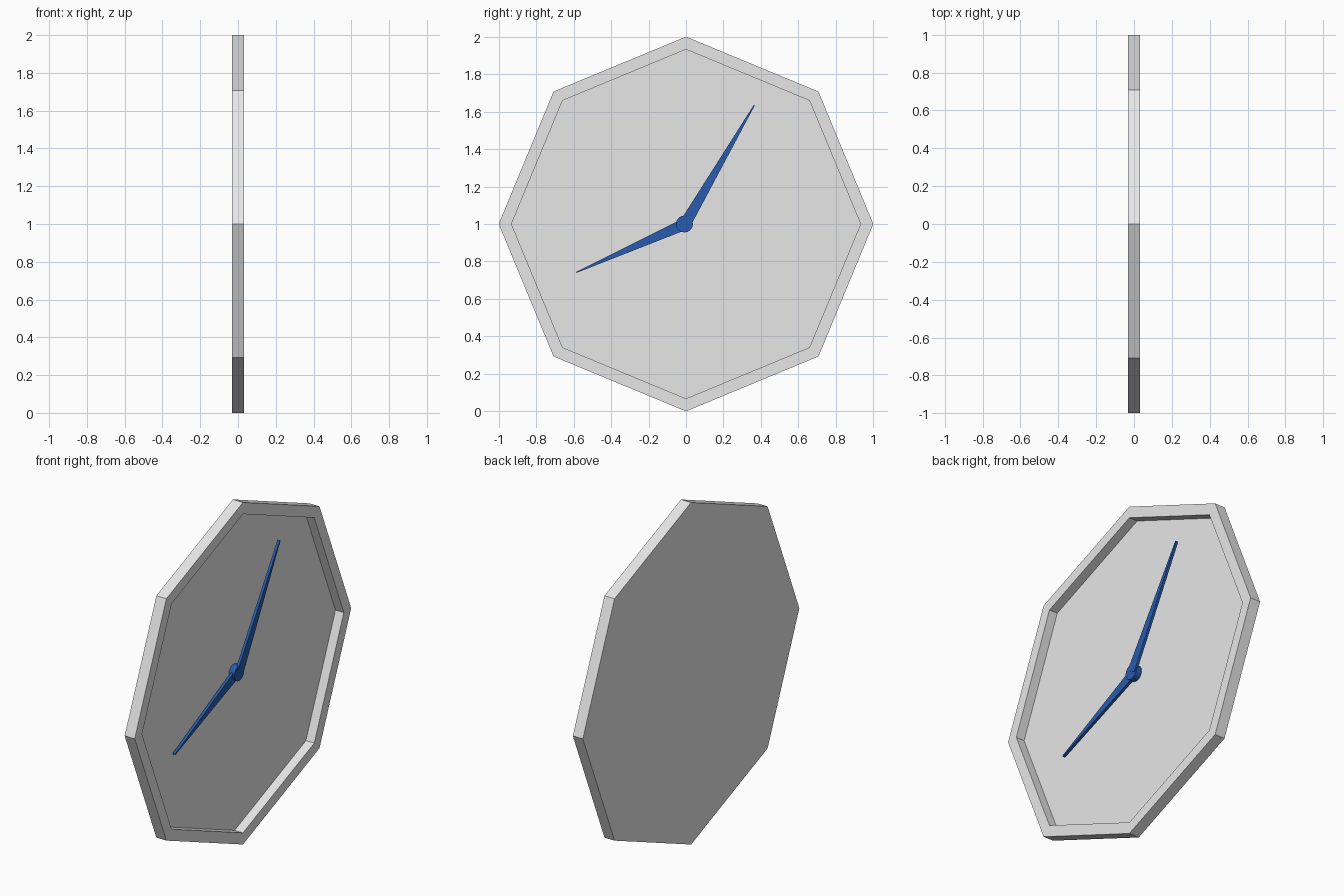
import bpy, bmesh, math

if "Cube" in bpy.data.objects:
    bpy.data.objects.remove(bpy.data.objects["Cube"])

def material(name, rgb):
    m = bpy.data.materials.new(name)
    m.diffuse_color = (*rgb, 1)
    m.use_nodes = True
    m.node_tree.nodes["Principled BSDF"].inputs["Base Color"].default_value = m.diffuse_color
    return m

pale = material("pale grey", (0.8, 0.8, 0.8))
blue = material("blue", (0.021, 0.107, 0.42))
CZ = 1.0  # height of the dial centre

def finish(name, bm, mat):
    bmesh.ops.recalc_face_normals(bm, faces=bm.faces)
    me = bpy.data.meshes.new(name)
    bm.to_mesh(me)
    bm.free()
    me.materials.append(mat)
    ob = bpy.data.objects.new(name, me)
    bpy.context.collection.objects.link(ob)
    return ob

def ring(bm, n, r, x, cy=0.0):
    return [bm.verts.new((x, cy + r * math.sin(2 * math.pi * i / n),
                          CZ + r * math.cos(2 * math.pi * i / n))) for i in range(n)]

def lathe(name, n, profile, mat, cy=0.0):
    """Stack of n-sided rings (radius, x), capped at both ends."""
    bm = bmesh.new()
    rings = [ring(bm, n, r, x, cy) for r, x in profile]
    for a, b in zip(rings, rings[1:]):
        for i in range(n):
            j = (i + 1) % n
            bm.faces.new((a[i], a[j], b[j], b[i]))
    bm.faces.new(rings[0])
    bm.faces.new(rings[-1])
    return finish(name, bm, mat)

def hand(name, tip, width, x0, x1, cy=-0.005):
    """Flat tapered pointer from the hub to the tip (y, z)."""
    dy, dz = tip[0] - cy, tip[1] - CZ
    length = math.hypot(dy, dz)
    ny, nz = -dz / length, dy / length
    pts = [(cy + ny * width / 2, CZ + nz * width / 2),
           (cy - ny * width / 2, CZ - nz * width / 2),
           (tip[0] - ny * 0.003, tip[1] - nz * 0.003),
           (tip[0] + ny * 0.003, tip[1] + nz * 0.003)]
    bm = bmesh.new()
    f = bm.faces.new([bm.verts.new((x0, y, z)) for y, z in pts])
    ext = bmesh.ops.extrude_face_region(bm, geom=[f])["geom"]
    bmesh.ops.translate(bm, vec=(x1 - x0, 0, 0),
                        verts=[g for g in ext if isinstance(g, bmesh.types.BMVert)])
    # the starting face closes the back
    if not any(abs(v.calc_center_median().x - x0) < 1e-5 for v in bm.faces):
        bm.faces.new([v for v in f.verts])
    return finish(name, bm, mat=blue)

# octagonal case: back, outer wall, rim, inner wall, recessed dial
lathe("clock_case", 8, [(1, -0.033), (1, 0.032), (0.932, 0.032), (0.932, -0.022)], pale)

# hub and hands
lathe("hub", 16, [(0.045, -0.022), (0.045, 0.014)], blue, cy=-0.008)
hand("minute_hand", (0.365, 1.635), 0.062, 0.002, 0.018)
hand("hour_hand", (-0.585, 0.742), 0.062, -0.012, 0.004)
